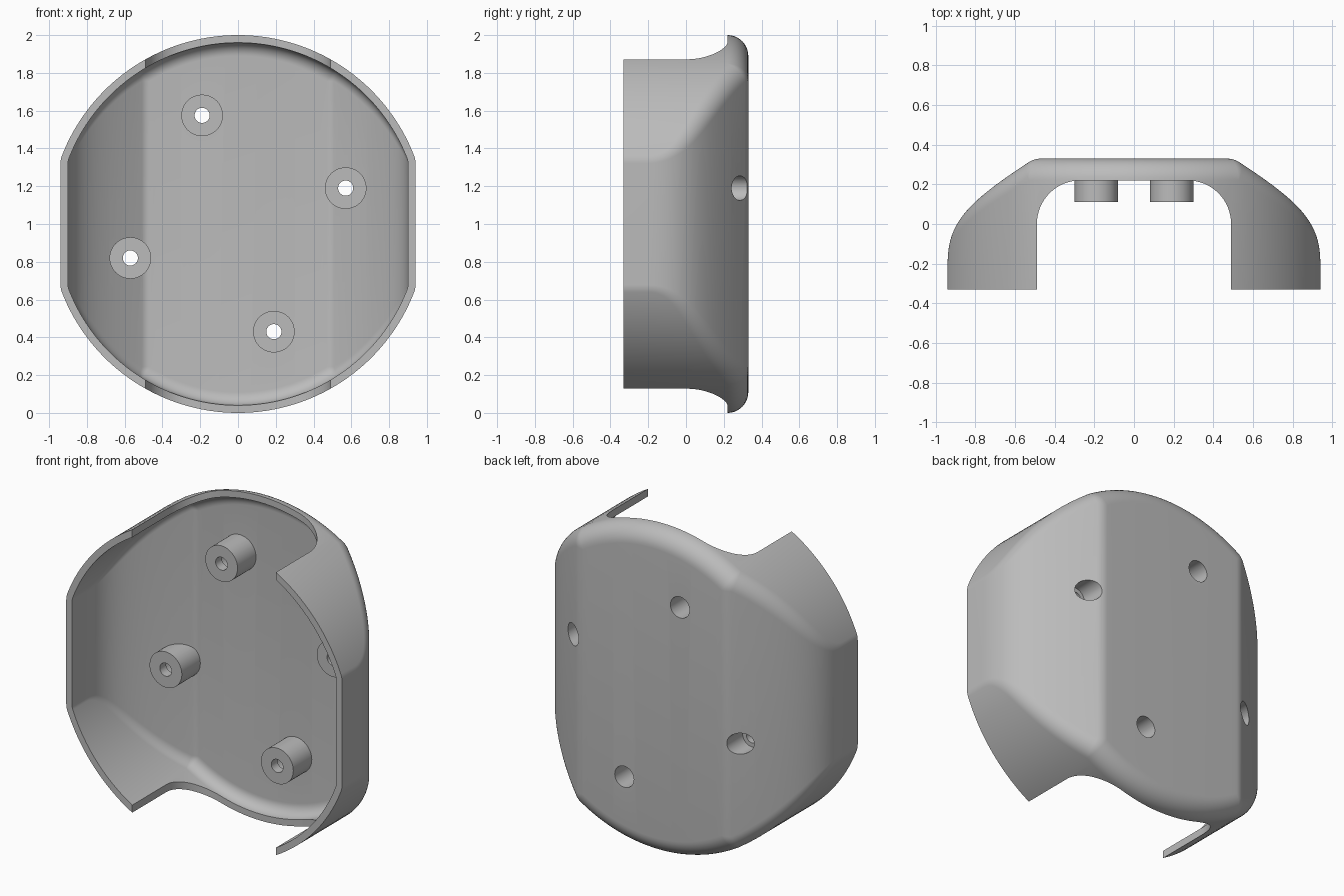
import bpy, bmesh, math
from mathutils import Vector, Matrix

cube = bpy.data.objects.get("Cube")
if cube:
    bpy.data.objects.remove(cube)

ROUND = 0.11      # outer edge rounding
WALL = 0.04       # shell thickness
FRONT = -0.33     # open front plane
CORE = 1 - ROUND  # radius of the rounding centre line
SLOPE = math.radians(33)

grey = bpy.data.materials.new("grey_plastic")
grey.use_nodes = True
grey.diffuse_color = (0.5, 0.5, 0.5, 1)
grey.node_tree.nodes["Principled BSDF"].inputs["Base Color"].default_value = (0.5, 0.5, 0.5, 1)


def make_object(name, bm):
    bmesh.ops.recalc_face_normals(bm, faces=bm.faces)
    mesh = bpy.data.meshes.new(name)
    bm.to_mesh(mesh)
    bm.free()
    mesh.materials.append(grey)
    obj = bpy.data.objects.new(name, mesh)
    bpy.context.collection.objects.link(obj)
    return obj


def boolean(obj, tool, operation, keep=False):
    mod = obj.modifiers.new("bool", 'BOOLEAN')
    mod.operation = operation
    mod.solver = 'EXACT'
    mod.object = tool
    bpy.context.view_layer.objects.active = obj
    bpy.ops.object.modifier_apply(modifier=mod.name)
    if not keep:
        bpy.data.objects.remove(tool)


def half_path(front):
    """Rounding centre line seen from above, as (point, normal) pairs."""
    flat_end = Vector((0.47, 0.22, 0))
    up = Vector((0, 1, 0))
    path = [(Vector((flat_end.x * i / 14, flat_end.y, 0)), up) for i in range(14)]
    # fold between flat back and sloping side
    for i in range(7):
        a = math.pi / 2 - SLOPE * i / 6
        path.append((flat_end, Vector((math.cos(a), math.sin(a), 0))))
    # sloping side bending into the straight flank
    p0 = flat_end + ROUND * path[-1][1]
    p3 = Vector((0.94, -0.2, 0))
    corner = Vector((p3.x, p0.y - (p3.x - p0.x) * math.tan(SLOPE), 0))
    p1, p2 = p0.lerp(corner, 0.8), p3.lerp(corner, 0.8)
    for i in range(1, 25):
        t = i / 24
        s = 1 - t
        p = s**3 * p0 + 3 * s * s * t * p1 + 3 * s * t * t * p2 + t**3 * p3
        d = s * s * (p1 - p0) + 2 * s * t * (p2 - p1) + t * t * (p3 - p2)
        n = Vector((-d.y, d.x, 0)).normalized()
        path.append((p - ROUND * n, n))
    last, n = path[-1]
    path.append((Vector((last.x, front, 0)), n))
    return path


def rounded_body(name, r, front):
    """Solid body: sloped profile met by a disc, with an edge rounding of r."""
    half = half_path(front)
    flip = [(Vector((-p.x, p.y, 0)), Vector((-n.x, n.y, 0))) for p, n in half[:0:-1]]
    bm = bmesh.new()
    columns = []
    steps = 10
    for p, n in flip + half:
        h = math.sqrt(CORE**2 - p.x**2)
        rim = Vector((p.x, 0, h)) / CORE
        centre = Vector((p.x, p.y, h))
        arc = [centre + r * n.slerp(rim, i / steps) for i in range(steps + 1)]
        arc.append(Vector((arc[-1].x, front, arc[-1].z)))
        col = [Vector((v.x, v.y, -v.z)) for v in reversed(arc)] + arc
        columns.append([bm.verts.new(v + Vector((0, 0, 1))) for v in col])
    for a, b in zip(columns, columns[1:]):
        for i in range(len(a) - 1):
            bm.faces.new((a[i], a[i + 1], b[i + 1], b[i]))
    bmesh.ops.remove_doubles(bm, verts=bm.verts, dist=1e-5)
    bmesh.ops.dissolve_degenerate(bm, edges=bm.edges, dist=1e-5)
    rim_edges = [e for e in bm.edges if e.is_boundary]
    bmesh.ops.holes_fill(bm, edges=rim_edges, sides=0)
    return make_object(name, bm)


def rod(name, x, z, radius, y0, y1):
    """Cylinder along y."""
    bm = bmesh.new()
    m = Matrix.Translation((x, (y0 + y1) / 2, z)) @ Matrix.Rotation(math.pi / 2, 4, 'X')
    bmesh.ops.create_cone(bm, cap_ends=True, segments=48, radius1=radius,
                          radius2=radius, depth=y1 - y0, matrix=m)
    return make_object(name, bm)


def arch_cutter():
    """Rounded arch that opens the top and bottom walls."""
    w, top, rad = 0.49, 0.22, 0.22
    side = [(w, -0.6)]
    for i in range(17):
        a = math.pi / 2 * i / 16
        side.append((w - rad + rad * math.cos(a), top - rad + rad * math.sin(a)))
    outline = side + [(-x, y) for x, y in reversed(side)]
    bm = bmesh.new()
    face = bm.faces.new([bm.verts.new((x, y, -0.2)) for x, y in outline])
    ext = bmesh.ops.extrude_face_region(bm, geom=[face])
    moved = [v for v in ext["geom"] if isinstance(v, bmesh.types.BMVert)]
    bmesh.ops.translate(bm, verts=moved, vec=(0, 0, 2.4))
    return make_object("arch_cutter", bm)


# Hollow shell with arched openings
shell = rounded_body("cover_shell", ROUND, FRONT)
boolean(shell, rounded_body("cavity", ROUND - WALL, FRONT - 0.2), 'DIFFERENCE')
boolean(shell, arch_cutter(), 'DIFFERENCE')

# Four screw bosses, trimmed to end inside the wall
limit = rounded_body("boss_limit", ROUND - WALL / 2, FRONT)
spots = [(-0.19, 1.575), (0.57, 1.19), (-0.57, 0.82), (0.19, 0.43)]
for x, z in spots:
    boss = rod("screw_boss", x, z, 0.11, 0.11, 0.5)
    boolean(boss, limit, 'INTERSECT', keep=True)
    boolean(shell, boss, 'UNION')
bpy.data.objects.remove(limit)

# Screw holes, wider from the back
for x, z in spots:
    boolean(shell, rod("screw_hole", x, z, 0.04, 0, 0.6), 'DIFFERENCE')
    boolean(shell, rod("counterbore", x, z, 0.065, 0.17, 0.6), 'DIFFERENCE')

bpy.ops.object.select_all(action='DESELECT')
shell.select_set(True)
bpy.context.view_layer.objects.active = shell
bpy.ops.object.shade_smooth_by_angle(angle=math.radians(30))
